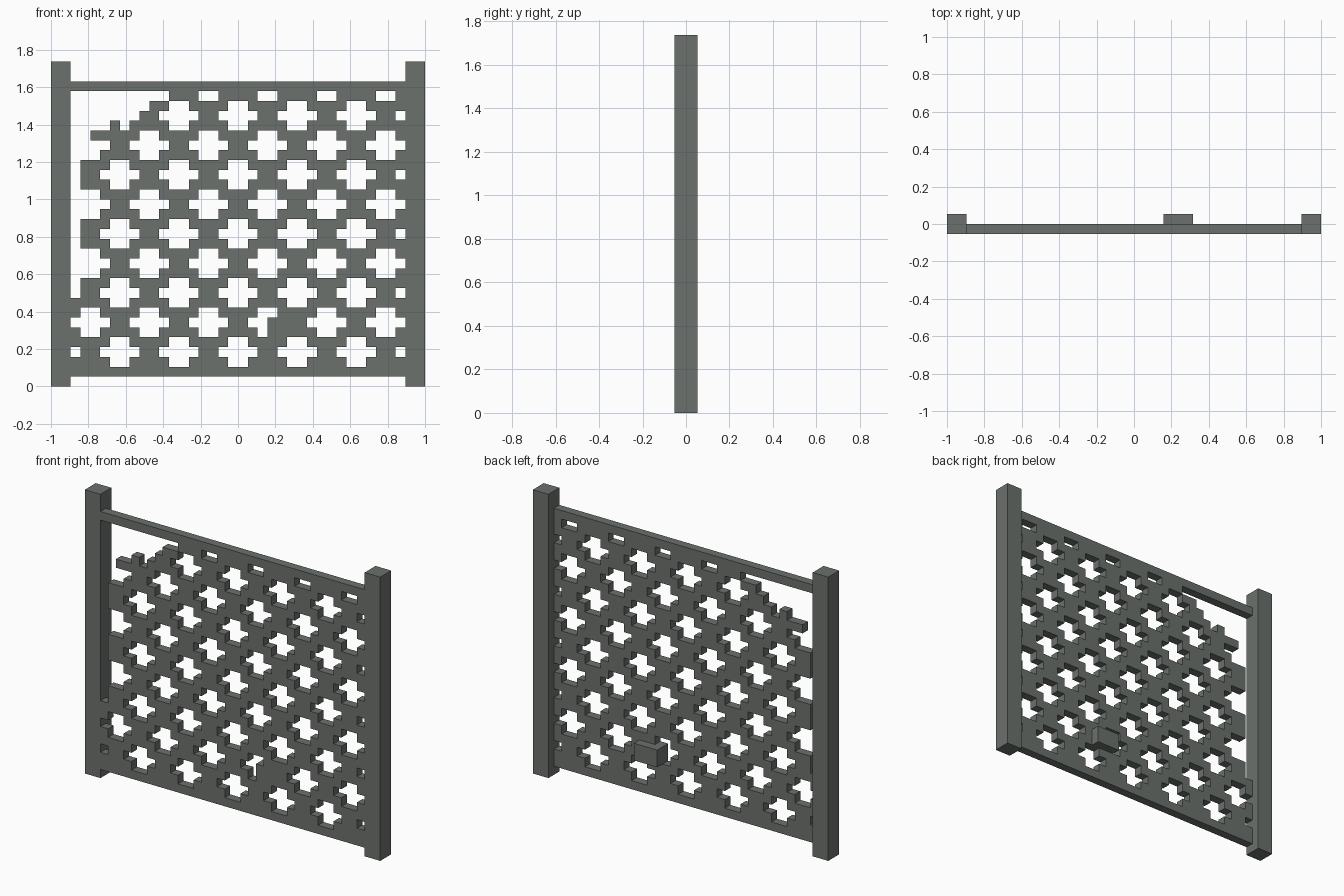
import bpy
import bmesh

cube = bpy.data.objects.get("Cube")
if cube:
    bpy.data.objects.remove(cube, do_unlink=True)

CELL = 1 / 19  # the whole design sits on a square module

metal = bpy.data.materials.new("weathered grey")
metal.use_nodes = True
colour = (0.150, 0.165, 0.152, 1)
metal.diffuse_color = colour
metal.node_tree.nodes["Principled BSDF"].inputs["Base Color"].default_value = colour


def finish(name, bm):
    bmesh.ops.recalc_face_normals(bm, faces=bm.faces)
    bmesh.ops.scale(bm, vec=(CELL, CELL, CELL), verts=bm.verts)
    mesh = bpy.data.meshes.new(name)
    bm.to_mesh(mesh)
    bm.free()
    mesh.materials.append(metal)
    obj = bpy.data.objects.new(name, mesh)
    bpy.context.collection.objects.link(obj)


def box(name, low, high):
    """Box between two corners, in modules."""
    bm = bmesh.new()
    bmesh.ops.create_cube(bm, size=1)
    for v in bm.verts:
        v.co = [b if c > 0 else a for a, b, c in zip(low, high, v.co)]
    finish(name, bm)


# Posts and rails
for side, x in (("left", 17), ("right", -19)):
    box(side + "_post", (x, -1, 0), (x + 2, 1, 33))
box("bottom_rail", (-17, -1, 1), (17, 0, 2))
box("top_rail", (-17, -1, 30), (17, 0, 31))

# Broken edge: first surviving column of the uppermost rows
broken_edge = {29: -7, 28: -9, 27: -11, 26: -11, 25: -15}
leftover_bits = {(-13, 26), (-15, 25)}
patch = {(i, j) for i in (3, 4, 5) for j in (5, 6)}


def is_solid(i, j):
    if (i, j) in leftover_bits | patch:
        return True
    if i < broken_edge.get(j, -16 if j >= 9 else -17):
        return False
    # Staggered cross-shaped openings
    row, level = divmod(j - 2, 3)
    offset = abs((i + 0.5 - 3 * (row % 2) + 3) % 6 - 3)
    return offset > (2 if level == 1 else 1)


# Pierced lattice panel
bm = bmesh.new()
for j in range(2, 30):
    for i in range(-17, 17):
        if is_solid(i, j):
            corners = ((i, j), (i + 1, j), (i + 1, j + 1), (i, j + 1))
            bm.faces.new([bm.verts.new((x, -1, z)) for x, z in corners])
bmesh.ops.remove_doubles(bm, verts=bm.verts, dist=0.01)
front = bm.faces[:]
copy = bmesh.ops.extrude_face_region(bm, geom=front, use_keep_orig=True)
back = [g for g in copy["geom"] if isinstance(g, bmesh.types.BMVert)]
bmesh.ops.translate(bm, vec=(0, 1, 0), verts=back)
finish("lattice_panel", bm)

# Small block on the back of the patched opening
box("back_block", (3, 0, 5), (6, 1, 7))
